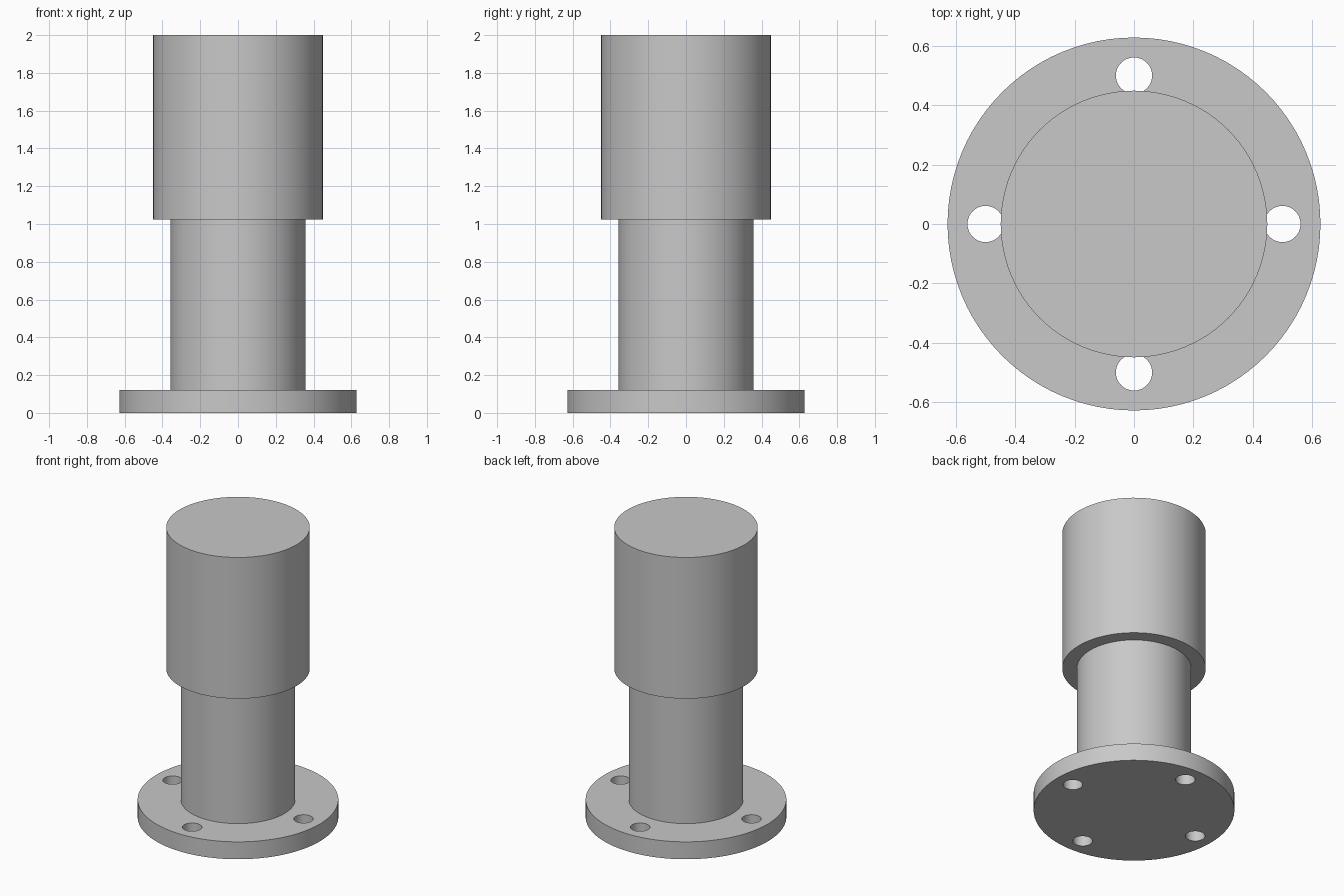
import bpy
import math
from mathutils import Vector

cube = bpy.data.objects.get("Cube")
if cube:
    bpy.data.objects.remove(cube, do_unlink=True)

SEGMENTS = 96
FLANGE_R, FLANGE_TOP = 0.628, 0.12
NECK_R, NECK_TOP = 0.358, 1.025
HEAD_R, HEAD_TOP = 0.449, 2.0
HOLE_R, HOLE_CIRCLE = 0.061, 0.5

grey = bpy.data.materials.new("plain grey")
grey.use_nodes = True
colour = (0.58, 0.58, 0.58, 1)
grey.diffuse_color = colour
grey.node_tree.nodes["Principled BSDF"].inputs["Base Color"].default_value = colour


def revolve(name, profile):
    """Closed solid of revolution with single-face end caps."""
    verts, faces = [], []
    for r, z in profile:
        for i in range(SEGMENTS):
            a = math.tau * i / SEGMENTS
            verts.append((r * math.cos(a), r * math.sin(a), z))
    for k in range(len(profile) - 1):
        low, high = k * SEGMENTS, (k + 1) * SEGMENTS
        for i in range(SEGMENTS):
            j = (i + 1) % SEGMENTS
            faces.append((low + i, low + j, high + j, high + i))
    faces.append(tuple(reversed(range(SEGMENTS))))
    faces.append(tuple(range(len(verts) - SEGMENTS, len(verts))))
    mesh = bpy.data.meshes.new(name)
    mesh.from_pydata(verts, [], faces)
    mesh.materials.append(grey)
    obj = bpy.data.objects.new(name, mesh)
    bpy.context.collection.objects.link(obj)
    return obj


# Flange, neck and head turned as one solid
post = revolve("flanged_post", [
    (FLANGE_R, 0), (FLANGE_R, FLANGE_TOP),
    (NECK_R, FLANGE_TOP), (NECK_R, NECK_TOP),
    (HEAD_R, NECK_TOP), (HEAD_R, HEAD_TOP),
])

# Four bolt holes drilled through the flange
for i in range(4):
    a = math.tau * i / 4
    bpy.ops.mesh.primitive_cylinder_add(
        vertices=48, radius=HOLE_R, depth=FLANGE_TOP * 3,
        location=Vector((math.cos(a), math.sin(a), 0)) * HOLE_CIRCLE)
    cutter = bpy.context.object
    cutter.name = "bolt_hole_cutter"
    cutter.hide_render = True
    cutter.data.materials.append(grey)
    drill = post.modifiers.new("bolt_hole", "BOOLEAN")
    drill.operation = "DIFFERENCE"
    drill.solver = "EXACT"
    drill.object = cutter
    bpy.context.view_layer.objects.active = post
    bpy.ops.object.modifier_apply(modifier=drill.name)
    bpy.data.objects.remove(cutter, do_unlink=True)

# Smooth walls with crisp rims
bpy.ops.object.select_all(action="DESELECT")
post.select_set(True)
bpy.context.view_layer.objects.active = post
bpy.ops.object.shade_smooth_by_angle(angle=math.radians(30))
